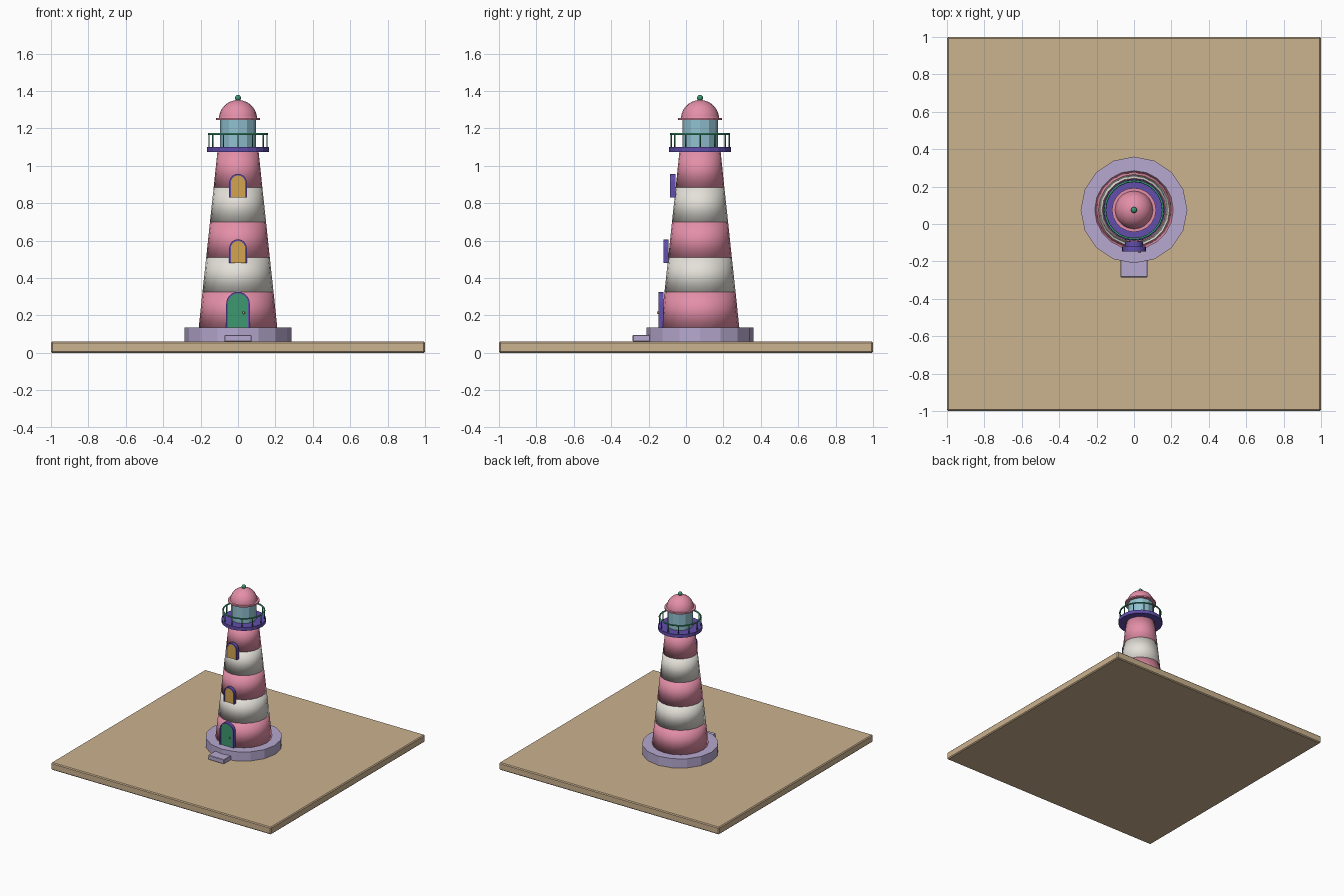
import bpy, bmesh, math

if "Cube" in bpy.data.objects:
    bpy.data.objects.remove(bpy.data.objects["Cube"], do_unlink=True)

CY = 0.075  # tower axis


def material(name, r, g, b):
    lin = [((c / 255 + 0.055) / 1.055) ** 2.4 for c in (r, g, b)] + [1]
    m = bpy.data.materials.new(name)
    m.use_nodes = True
    m.diffuse_color = lin
    m.node_tree.nodes["Principled BSDF"].inputs["Base Color"].default_value = lin
    return m


sand = material("sand", 203, 178, 143)
lavender = material("lavender", 182, 169, 207)
pink = material("pink", 228, 143, 168)
white = material("off_white", 228, 225, 217)
purple = material("purple", 98, 78, 172)
green = material("green", 60, 152, 112)
glass = material("pale_blue", 145, 193, 208)
amber = material("amber", 212, 165, 78)


def finish(name, bm, mat, smooth=False):
    bmesh.ops.recalc_face_normals(bm, faces=bm.faces)
    me = bpy.data.meshes.new(name)
    bm.to_mesh(me)
    bm.free()
    me.materials.append(mat)
    for p in me.polygons:
        p.use_smooth = smooth
    ob = bpy.data.objects.new(name, me)
    bpy.context.collection.objects.link(ob)
    return ob


def box(name, x0, x1, y0, y1, z0, z1, mat, bevel):
    bm = bmesh.new()
    bmesh.ops.create_cube(bm, size=1)
    bmesh.ops.scale(bm, vec=(x1 - x0, y1 - y0, z1 - z0), verts=bm.verts)
    bmesh.ops.translate(bm, vec=((x0 + x1) / 2, (y0 + y1) / 2, (z0 + z1) / 2), verts=bm.verts)
    bmesh.ops.bevel(bm, geom=bm.edges[:], offset=bevel, segments=1, affect='EDGES')
    return finish(name, bm, mat)


def drum(name, r0, r1, z0, z1, sides, mat, smooth=False, x=0, y=CY):
    bm = bmesh.new()
    bmesh.ops.create_cone(bm, cap_ends=True, segments=sides, radius1=r0, radius2=r1, depth=z1 - z0)
    bmesh.ops.translate(bm, vec=(x, y, (z0 + z1) / 2), verts=bm.verts)
    return finish(name, bm, mat, smooth)


def ball(name, r, x, y, z, mat, seg=16, half=False):
    bm = bmesh.new()
    bmesh.ops.create_uvsphere(bm, u_segments=seg, v_segments=seg, radius=r)
    if half:
        bmesh.ops.bisect_plane(bm, geom=bm.verts[:] + bm.edges[:] + bm.faces[:],
                               plane_co=(0, 0, 0), plane_no=(0, 0, 1), clear_inner=True)
    bmesh.ops.translate(bm, vec=(x, y, z), verts=bm.verts)
    return finish(name, bm, mat, True)


def arch(w, z0, z1, steps=12):
    # outline of a round-topped opening, from left foot to right foot
    spring = z1 - w
    top = [(w * math.cos(math.pi * i / steps), spring + w * math.sin(math.pi * i / steps))
           for i in range(steps + 1)]
    return [(w, z0)] + top + [(-w, z0)]


def extrude_outline(name, faces, y0, y1, mat):
    bm = bmesh.new()
    made = [bm.faces.new([bm.verts.new((x, y0, z)) for x, z in f]) for f in faces]
    bmesh.ops.remove_doubles(bm, verts=bm.verts, dist=1e-5)
    ext = bmesh.ops.extrude_face_region(bm, geom=bm.faces[:], use_keep_orig=True)
    moved = [v for v in ext["geom"] if isinstance(v, bmesh.types.BMVert)]
    bmesh.ops.translate(bm, vec=(0, y1 - y0, 0), verts=moved)
    return finish(name, bm, mat)


def arched_opening(name, w, z0, z1, y0, y1, rim, mat):
    outer, inner = arch(w, z0, z1), arch(w - rim, z0, z1 - rim)
    quads = [(outer[i], outer[i + 1], inner[i + 1], inner[i]) for i in range(len(outer) - 1)]
    extrude_outline(name + "_frame", quads, y0, y1, purple)
    extrude_outline(name + "_panel", [inner], y0 + 0.004, y1, mat)


# Ground slab, plinth and step
box("ground_slab", -1, 1, -1, 1, 0, 0.06, sand, 0.007)
drum("plinth", 0.285, 0.285, 0.055, 0.135, 16, lavender)
box("step", -0.072, 0.072, -0.285, -0.15, 0.06, 0.096, lavender, 0.003)

# Striped tapering tower
levels = [0.135, 0.326, 0.51, 0.7, 0.885, 1.078]
for i in range(5):
    drum(f"tower_band_{i + 1}", 0.21 - 0.02 * i, 0.19 - 0.02 * i, levels[i], levels[i + 1],
         20, white if i % 2 else pink, True)

# Door and windows
arched_opening("door", 0.063, 0.135, 0.326, -0.148, -0.12, 0.009, green)
ball("door_knob", 0.007, 0.03, -0.149, 0.215, amber, 8)
arched_opening("lower_window", 0.047, 0.48, 0.607, -0.119, -0.093, 0.009, amber)
arched_opening("upper_window", 0.047, 0.83, 0.957, -0.085, -0.057, 0.009, amber)

# Gallery deck and railing
drum("gallery_deck", 0.166, 0.166, 1.075, 1.102, 20, purple)
for i in range(12):
    a = math.tau * i / 12
    drum(f"rail_post_{i + 1}", 0.004, 0.004, 1.1, 1.17, 6, green, True,
         0.155 * math.cos(a), CY + 0.155 * math.sin(a))
bpy.ops.mesh.primitive_torus_add(major_radius=0.155, minor_radius=0.006, major_segments=24,
                                 minor_segments=8, location=(0, CY, 1.17))
rail = bpy.context.object
rail.name = "hand_rail"
rail.data.materials.append(green)
bpy.ops.object.shade_smooth()

# Lantern room, roof and finial
drum("lantern_room", 0.095, 0.095, 1.1, 1.25, 12, glass)
drum("roof_brim", 0.118, 0.118, 1.245, 1.256, 20, pink)
ball("roof_dome", 0.102, 0, CY, 1.25, pink, 20, True)
ball("finial", 0.016, 0, CY, 1.363, green)
